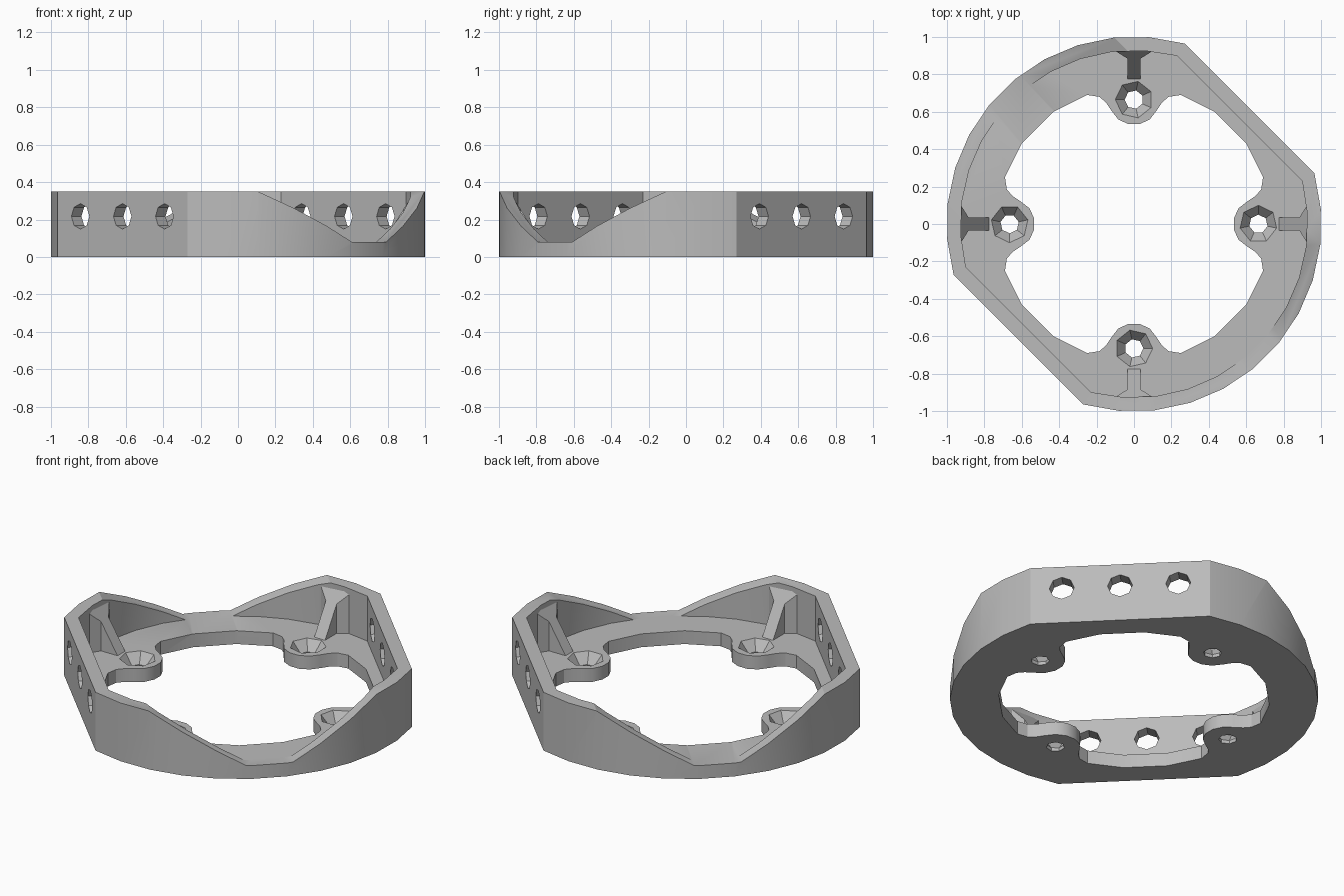
import bpy
import bmesh
from math import sin, cos, radians, pi
from mathutils import Matrix

HEIGHT, PLATE = 0.35, 0.08
BOSS_R = 0.665

if "Cube" in bpy.data.objects:
    bpy.data.objects.remove(bpy.data.objects["Cube"], do_unlink=True)

grey = bpy.data.materials.new("plain grey")
grey.use_nodes = True
colour = (0.5, 0.5, 0.5, 1)
grey.diffuse_color = colour
grey.node_tree.nodes["Principled BSDF"].inputs["Base Color"].default_value = colour


def make_object(name, bm):
    bmesh.ops.recalc_face_normals(bm, faces=bm.faces)
    mesh = bpy.data.meshes.new(name)
    bm.to_mesh(mesh)
    bm.free()
    mesh.materials.append(grey)
    obj = bpy.data.objects.new(name, mesh)
    bpy.context.collection.objects.link(obj)
    return obj


def prism(name, outline, bottom, top, matrix=Matrix()):
    """Upright prism; top may be a height or a function of x."""
    height = top if callable(top) else lambda x: top
    bm = bmesh.new()
    low = [bm.verts.new((x, y, bottom)) for x, y in outline]
    high = [bm.verts.new((x, y, height(x))) for x, y in outline]
    bm.faces.new(low)
    bm.faces.new(high)
    n = len(outline)
    for i in range(n):
        j = (i + 1) % n
        bm.faces.new((low[i], low[j], high[j], high[i]))
    bm.transform(matrix)
    return make_object(name, bm)


def cone(name, sides, r1, r2, depth, matrix):
    bm = bmesh.new()
    bmesh.ops.create_cone(bm, cap_ends=True, segments=sides, radius1=r1,
                          radius2=r2, depth=depth, matrix=matrix)
    return make_object(name, bm)


def combine(target, tool, operation="DIFFERENCE"):
    mod = target.modifiers.new("combine", "BOOLEAN")
    mod.operation = operation
    mod.solver = "EXACT"
    mod.object = tool
    bpy.context.view_layer.objects.active = target
    bpy.ops.object.modifier_apply(modifier=mod.name)
    bpy.data.objects.remove(tool, do_unlink=True)


def flatted_circle(radius, flat_angle, steps=11):
    """Circle with two opposite flats facing the +x+y and -x-y diagonals."""
    start, end = 90 - flat_angle, 180 + flat_angle
    angles = [start + (end - start) * i / steps for i in range(steps + 1)]
    angles += [a + 180 for a in angles]
    return [(radius * cos(radians(a)), radius * sin(radians(a))) for a in angles]


# Outer body, hollowed above the floor plate
body = prism("flatted_ring_body", flatted_circle(1.002, 15.7), 0, HEIGHT)
combine(body, prism("pocket", flatted_circle(0.928, 14.3), PLATE, 0.5))

# Central opening with four rounded screw bosses left standing
quarter = [(0.6, -0.43), (0.69, -0.25), (0.68, -0.185), (0.65, -0.15)]
quarter += [(BOSS_R + 0.135 * cos(radians(a)), 0.135 * sin(radians(a)))
            for a in range(245, 114, -26)]
quarter += [(x, -y) for x, y in reversed(quarter[:4])]
opening = []
for k in range(4):
    c, s = round(cos(k * pi / 2)), round(sin(k * pi / 2))
    opening += [(c * x - s * y, s * x + c * y) for x, y in quarter]
combine(body, prism("opening", opening, -0.1, 0.2))

# Sloping ribs from wall to boss
rib_half = [(0.775, 0.036), (0.885, 0.036), (0.925, 0.1), (0.94, 0.1)]
rib_plan = rib_half + [(x, -y) for x, y in reversed(rib_half)]
for k in range(4):
    turn = Matrix.Rotation(k * pi / 2, 4, "Z")
    combine(body, prism("rib", rib_plan, 0.04,
                        lambda x: PLATE + (x - 0.775) * 1.6, turn), "UNION")

# Sloped notch across both curved walls
notch = prism("notch", [(-0.13, PLATE), (0.13, PLATE), (0.63, HEIGHT),
                        (0.63, 0.5), (-0.63, 0.5), (-0.63, HEIGHT)], -1.2, 1.2,
              Matrix.Rotation(pi / 4, 4, "Z") @ Matrix.Rotation(pi / 2, 4, "X"))
combine(body, notch)

# Countersunk screw holes through the bosses
for k in range(4):
    turn = Matrix.Rotation(k * pi / 2, 4, "Z")
    combine(body, cone("countersink", 7, 0.05, 0.1083, 0.07,
                       turn @ Matrix.Translation((BOSS_R, 0, 0.055))))
    combine(body, cone("screw_hole", 7, 0.05, 0.05, 0.2,
                       turn @ Matrix.Translation((BOSS_R, 0, 0))))

# Three holes through each flat wall
for side in (45, 225):
    for offset in (-0.318, 0, 0.318):
        place = (Matrix.Rotation(radians(side), 4, "Z")
                 @ Matrix.Translation((0.85, offset, 0.217))
                 @ Matrix.Rotation(pi / 2, 4, "Y"))
        combine(body, cone("wall_hole", 8, 0.068, 0.068, 0.3, place))

# Smooth curved walls, crisp edges
bpy.ops.object.select_all(action="DESELECT")
body.select_set(True)
bpy.context.view_layer.objects.active = body
bpy.ops.object.shade_smooth_by_angle(angle=radians(30))
